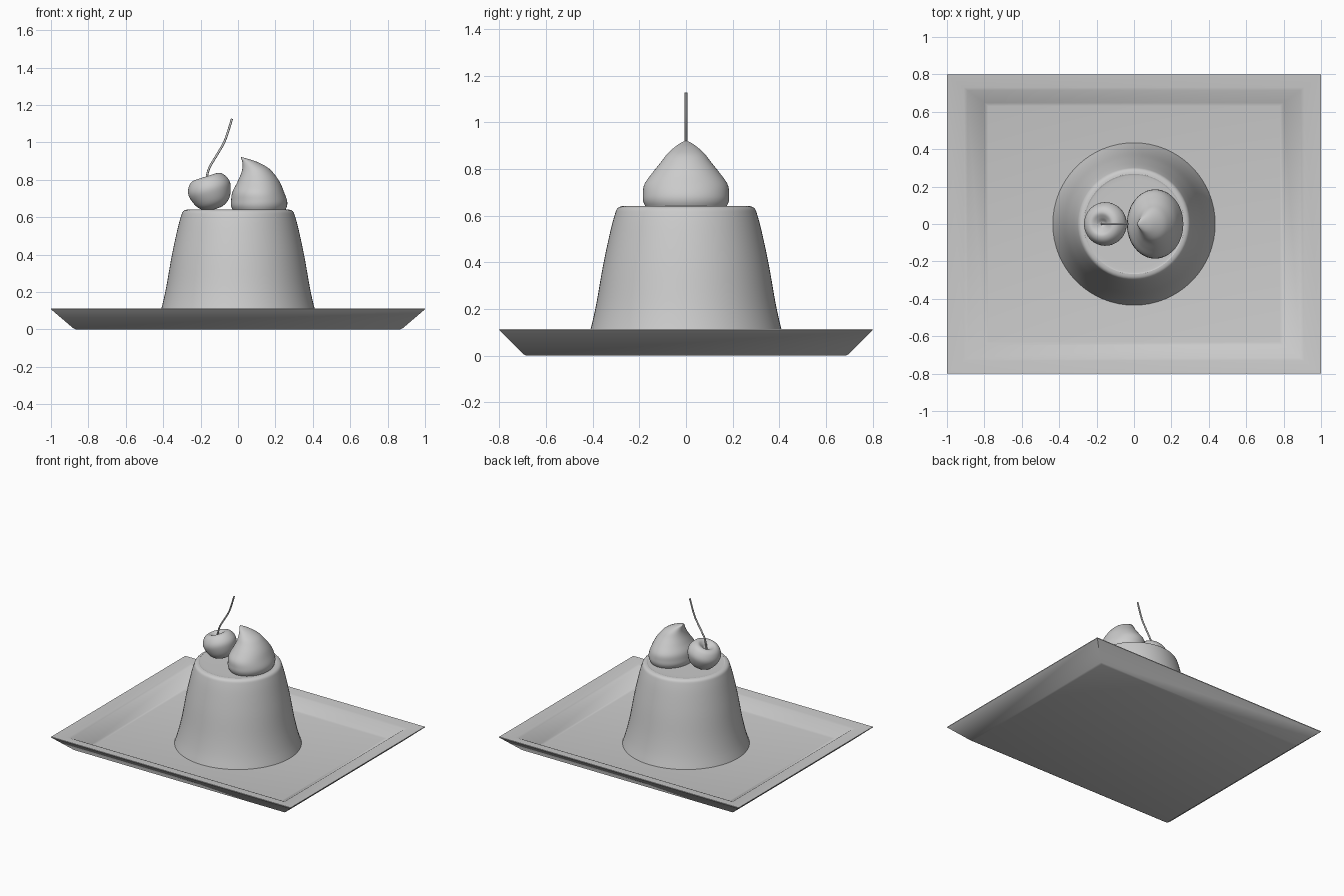
import bpy, bmesh, math
from mathutils import Matrix

if "Cube" in bpy.data.objects:
    bpy.data.objects.remove(bpy.data.objects["Cube"])


def catmull(pts, n=5):
    """Smooth a short list of tuples with a Catmull-Rom spline."""
    out = []
    for i in range(len(pts) - 1):
        quad = (pts[max(i - 1, 0)], pts[i], pts[i + 1], pts[min(i + 2, len(pts) - 1)])
        for k in range(n):
            t = k / n
            out.append(tuple(0.5 * (2 * b + (c - a) * t + (2 * a - 5 * b + 4 * c - d) * t * t
                                    + (3 * b - a - 3 * c + d) * t ** 3)
                             for a, b, c, d in zip(*quad)))
    return out + [pts[-1]]


def ellipse(x0, x1, hy, z, n=64):
    c, r = (x0 + x1) / 2, (x1 - x0) / 2
    return [(c + r * math.cos(2 * math.pi * i / n), hy * math.sin(2 * math.pi * i / n), z)
            for i in range(n)]


def loft(name, rings, angle=40):
    """Skin closed rings, cap both ends and smooth."""
    bm = bmesh.new()
    loops = [[bm.verts.new(p) for p in ring] for ring in rings]
    for a, b in zip(loops, loops[1:]):
        for i in range(len(a)):
            j = (i + 1) % len(a)
            bm.faces.new((a[i], a[j], b[j], b[i]))
    bm.faces.new(loops[0])
    bm.faces.new(loops[-1])
    bmesh.ops.recalc_face_normals(bm, faces=bm.faces)
    mesh = bpy.data.meshes.new(name)
    bm.to_mesh(mesh)
    bm.free()
    ob = bpy.data.objects.new(name, mesh)
    bpy.context.collection.objects.link(ob)
    bpy.ops.object.select_all(action='DESELECT')
    ob.select_set(True)
    bpy.context.view_layer.objects.active = ob
    bpy.ops.object.shade_smooth_by_angle(angle=math.radians(angle))
    return ob


def revolve(name, profile):
    return loft(name, [ellipse(-r, r, r, z) for r, z in profile])


# Rectangular plate: underside, rim, inner slope, floor
plate = [(.865, .685, 0), (.88, .697, .006), (1, .8, .108), (1, .8, .113),
         (.91, .73, .104), (.89, .715, .098), (.80, .648, .034), (.78, .63, .03)]
loft("plate", [[(-x, -y, z), (x, -y, z), (x, y, z), (-x, y, z)] for x, y, z in plate])

# Flared pudding
revolve("pudding", catmull([(.436, .025), (.41, .11), (.385, .22), (.355, .39), (.325, .53),
                            (.305, .605), (.293, .632), (.27, .641), (.24, .638), (.002, .636)]))

# Cream dollop leaning to a peak: z, left, right, half depth
cream = [(.632, -.025, .25, .17), (.66, -.037, .262, .183), (.69, -.037, .262, .185),
         (.735, -.03, .246, .178), (.785, -.005, .225, .143), (.83, .015, .195, .107),
         (.865, .024, .16, .08), (.895, .023, .105, .047), (.912, .018, .055, .022),
         (.921, .016, .02, .002)]
loft("cream_dollop", [ellipse(a, b, h, z) for z, a, b, h in catmull(cream)], 60)

# Tilted cherry with a dimple
cherry = revolve("cherry", catmull([(.001, -.095), (.045, -.09), (.088, -.06), (.113, -.005),
                                    (.114, .035), (.092, .073), (.062, .086), (.035, .073),
                                    (.015, .056), (.001, .05)]))
cherry.matrix_world = Matrix.Translation((-.148, 0, .735)) @ Matrix.Rotation(math.radians(-18), 4, 'Y')

# Curved stem
curve = bpy.data.curves.new("cherry_stem", 'CURVE')
curve.dimensions = '3D'
curve.bevel_depth = .006
curve.bevel_resolution = 2
curve.use_fill_caps = True
path = catmull([(-.172, 0, .77), (-.168, 0, .81), (-.153, 0, .865), (-.112, 0, .935),
                (-.07, 0, 1.01), (-.032, 0, 1.127)])
spline = curve.splines.new('POLY')
spline.points.add(len(path) - 1)
for point, p in zip(spline.points, path):
    point.co = (*p, 1)
bpy.context.collection.objects.link(bpy.data.objects.new("cherry_stem", curve))
